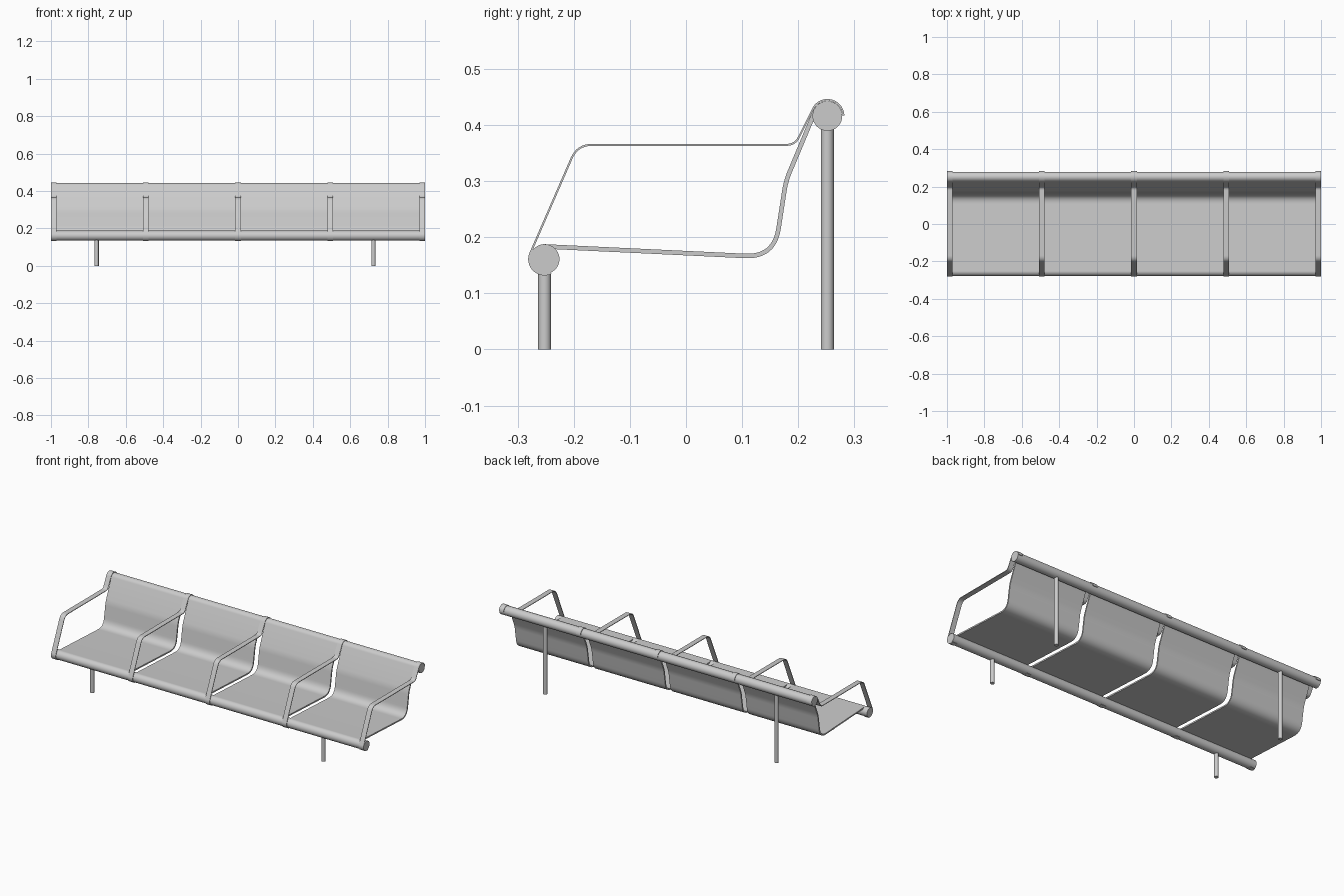
import bpy, bmesh, math
from mathutils import Vector

if "Cube" in bpy.data.objects:
    bpy.data.objects.remove(bpy.data.objects["Cube"])

FRONT = Vector((-0.252, 0.161))   # tube centres in (y, z)
BACK = Vector((0.252, 0.416))
TUBE_R = 0.0265


def smooth(obj):
    bpy.ops.object.select_all(action='DESELECT')
    obj.select_set(True)
    bpy.context.view_layer.objects.active = obj
    bpy.ops.object.shade_smooth_by_angle(angle=math.radians(35))


def arc(c, r, a0, a1, n):
    return [c + r * Vector((math.cos(math.radians(a0 + (a1 - a0) * i / n)),
                            math.sin(math.radians(a0 + (a1 - a0) * i / n)))) for i in range(n + 1)]


def fillet(prev, corner, nxt, d, n=8):
    """Rounded corner starting a distance d from the corner."""
    prev, corner, nxt = Vector(prev), Vector(corner), Vector(nxt)
    a = corner + (prev - corner).normalized() * d
    b = corner + (nxt - corner).normalized() * d
    ts = [i / n for i in range(n + 1)]
    return [a * (1 - t) ** 2 + corner * 2 * t * (1 - t) + b * t * t for t in ts]


def ribbon(name, path, thick, x, width):
    """Bent sheet: a (y, z) path with thickness, extruded along x."""
    left, right = [], []
    for i, p in enumerate(path):
        t = (path[min(i + 1, len(path) - 1)] - path[max(i - 1, 0)]).normalized()
        n = Vector((-t.y, t.x)) * thick / 2
        left.append(p + n)
        right.append(p - n)
    bm = bmesh.new()
    rows = []
    for l, r in zip(left, right):
        rows.append([bm.verts.new((x + sx * width / 2, q.x, q.y))
                     for q, sx in ((l, -1), (l, 1), (r, 1), (r, -1))])
    for a, b in zip(rows, rows[1:]):
        for k in range(4):
            bm.faces.new((a[k], a[(k + 1) % 4], b[(k + 1) % 4], b[k]))
    bm.faces.new(rows[0])
    bm.faces.new(rows[-1])
    bmesh.ops.recalc_face_normals(bm, faces=bm.faces)
    me = bpy.data.meshes.new(name)
    bm.to_mesh(me)
    bm.free()
    obj = bpy.data.objects.new(name, me)
    bpy.context.collection.objects.link(obj)
    smooth(obj)


def cylinder(name, r, depth, loc, rot=(0, 0, 0), sides=40):
    bpy.ops.mesh.primitive_cylinder_add(vertices=sides, radius=r, depth=depth, location=loc, rotation=rot)
    bpy.context.object.name = name
    smooth(bpy.context.object)


# Long tubes
for name, c in (("front_tube", FRONT), ("back_tube", BACK)):
    cylinder(name, TUBE_R, 2.0, (0, c.x, c.y), (0, math.pi / 2, 0))

# Legs
for x in (-0.756, 0.724):
    for name, c in (("front_leg", FRONT), ("back_leg", BACK)):
        h = c.y - 0.015
        cylinder(name, 0.0115, h, (x, c.x, h / 2), sides=24)

# Seat panels: seat, lower bend, lumbar bend, backrest
seat_path = arc(FRONT, 0.0225, 100, 87, 3)
a, b, c, d = (-0.25, 0.184), (0.157, 0.164), (0.178, 0.3), (0.2275, 0.42)
seat_path += fillet(a, b, c, 0.052, 12) + fillet(b, c, d, 0.018, 6)
seat_path += arc(BACK, 0.0235, 156, 120, 5)
arm_xs = [-0.985 + 0.4925 * i for i in range(5)]
for x0, x1 in zip(arm_xs, arm_xs[1:]):
    ribbon("seat_panel", seat_path, 0.008, (x0 + x1) / 2, x1 - x0 - 0.03)

# Armrest straps wrapping both tubes
p0, p1 = (-0.2775, 0.1725), (-0.1935, 0.3645)
p2, p3 = (0.1945, 0.3645), (0.226, 0.4285)
arm_path = arc(FRONT, 0.0275, 295, 157, 20)
arm_path += fillet(p0, p1, p2, 0.026) + fillet(p1, p2, p3, 0.016)
arm_path += arc(BACK, 0.0285, 154, 2, 22)
for x in arm_xs:
    ribbon("armrest", arm_path, 0.0035, x, 0.03)
